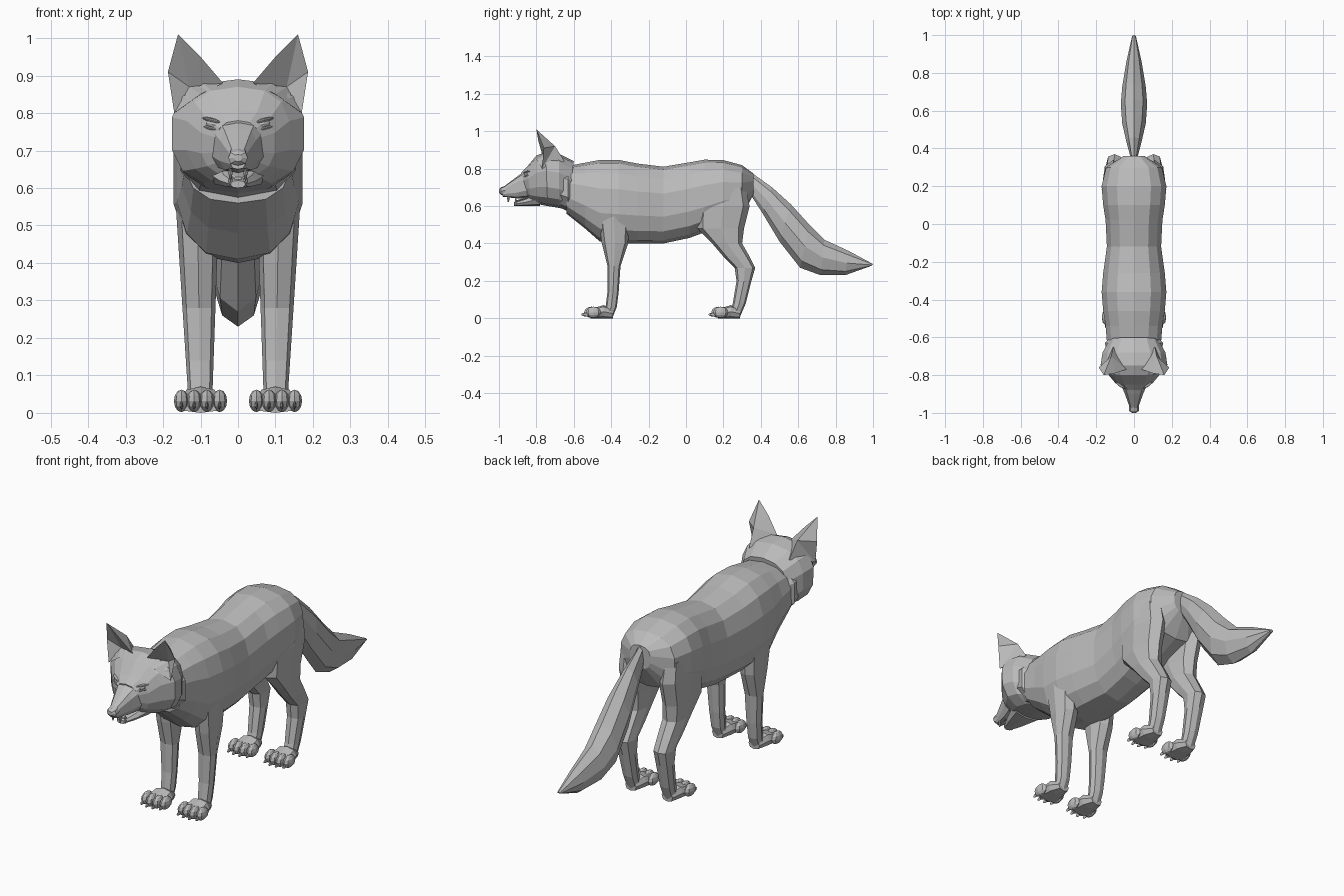
import bpy, bmesh, math
from mathutils import Vector

cube = bpy.data.objects.get("Cube")
if cube:
    bpy.data.objects.remove(cube)

GREY = (.5, .5, .5, 1)
grey = bpy.data.materials.new("fur_grey")
grey.use_nodes = True
grey.diffuse_color = GREY
grey.node_tree.nodes["Principled BSDF"].inputs["Base Color"].default_value = GREY


def finish(name, bm, mirror=False):
    """Turn a bmesh into a flat shaded object, optionally mirrored over x."""
    bmesh.ops.recalc_face_normals(bm, faces=bm.faces)
    mesh = bpy.data.meshes.new(name)
    bm.to_mesh(mesh)
    bm.free()
    mesh.materials.append(grey)
    obj = bpy.data.objects.new(name, mesh)
    bpy.context.collection.objects.link(obj)
    if mirror:
        modifier = obj.modifiers.new("Mirror", 'MIRROR')
        modifier.use_mirror_merge = False


def soften(value, power):
    """Bend a circle coordinate towards a boxier or sharper outline."""
    return math.copysign(abs(value) ** power, value) if abs(value) > 1e-6 else 0


def loft(name, stations, sides=8, power=.8, mirror=False):
    """Skin rings; a station is (y, z, y, z, half width[, centre x])."""
    bm = bmesh.new()
    rings = []
    for y_a, z_a, y_b, z_b, half, *centre in stations:
        start, end = Vector((0, y_a, z_a)), Vector((0, y_b, z_b))
        middle, arm = (start + end) / 2, (start - end) / 2
        middle.x = sum(centre)
        ring = []
        for i in range(sides):
            angle = math.tau * i / sides
            side = Vector((half * soften(math.sin(angle), power), 0, 0))
            ring.append(bm.verts.new(middle + arm * soften(math.cos(angle), power) + side))
        rings.append(ring)
    for ring, following in zip(rings, rings[1:]):
        for i in range(sides):
            bm.faces.new((ring[i - 1], ring[i], following[i], following[i - 1]))
    bm.faces.new(rings[0])
    bm.faces.new(rings[-1])
    finish(name, bm, mirror)


def ball(name, centre, size, slant=0):
    """Mirrored faceted ellipsoid whose outer side leans back and up by slant."""
    bm = bmesh.new()
    bmesh.ops.create_uvsphere(bm, u_segments=8, v_segments=6, radius=1)
    for vert in bm.verts:
        offset = Vector(a * b for a, b in zip(vert.co, size))
        offset += Vector((0, slant, slant / 2)) * offset.x
        vert.co = Vector(centre) + offset
    finish(name, bm, mirror=True)


# Torso: the back and flanks swell at the shoulders and the hips
def torso_ring(y, belly):
    rump = max(0, y - .26) ** 2
    back = .83 + .02 * math.cos(math.tau * (y + .41) / .55)
    flank = .16 + .015 * math.cos(math.tau * (y + .36) / .56)
    return y, back - 4 * rump, y, belly, flank - 10 * rump


belly_line = [(-.64, .56), (-.54, .48), (-.46, .41), (-.36, .4), (-.26, .4), (-.12, .4),
              (.02, .43), (.1, .46), (.2, .51), (.3, .55), (.36, .66)]
loft("torso", [torso_ring(y, belly) for y, belly in belly_line], sides=14)

# Tail: ridged brush, fullest in the middle
tail_edges = [(.32, .8, .32, .7), (.46, .7, .41, .56), (.56, .61, .5, .41), (.66, .5, .61, .27),
              (.74, .42, .72, .23), (.87, .36, .85, .23), (1, .29, .99, .28)]
last = len(tail_edges) - 1
loft("tail", [(*edge, .01 + .06 * math.sin(math.pi * i / last))
              for i, edge in enumerate(tail_edges)], power=1.1)


# Legs: front edge, back edge and height of each level
def leg(name, levels):
    loft(name, [(front, z, back, z, min(.03 + .05 * z, .3 * (.88 - z)), .1 + .015 * z)
                for front, back, z in levels], mirror=True)


leg("front_leg", [(-.45, -.31, .7), (-.47, -.3, .54), (-.45, -.31, .4), (-.42, -.35, .28),
                  (-.42, -.36, .14), (-.43, -.37, .06), (-.45, -.39, .01)])
leg("back_leg", [(.1, .32, .7), (.06, .34, .6), (.06, .31, .48), (.14, .3, .4), (.2, .34, .33),
                 (.26, .37, .27), (.27, .35, .2), (.25, .32, .08), (.23, .29, .01)])


# Paws with four toes and claws
def paw(name, heel):
    loft(name, [(heel - reach, top, heel - reach, 0, half, .1) for reach, top, half in
                [(0, .05, .03), (.05, .07, .05), (.12, .05, .06)]], mirror=True)
    for i in range(4):
        spread = i - 1.5
        x, y = .1 + .034 * spread, heel - .12 + .01 * abs(spread)
        ball(f"{name}_toe_{i + 1}", (x, y, .032), (.02, .04, .03))
        ball(f"{name}_claw_{i + 1}", (x, y - .035, .02), (.004, .02, .01))


paw("front_paw", -.39)
paw("back_paw", .29)

# Head: skull, cheek ruff, muzzle and open lower jaw
loft("skull", [(-.88, .78, -.85, .65, .06), (-.85, .81, -.83, .63, .1),
               (-.8, .87, -.79, .61, .14), (-.75, .89, -.74, .6, .18),
               (-.68, .88, -.68, .59, .17), (-.6, .84, -.63, .58, .13)], sides=14)
loft("ruff", [(-.7, .82, -.69, .6, .15), (-.63, .82, -.63, .57, .16),
              (-.58, .8, -.6, .57, .12)], sides=10)
loft("muzzle", [(-.98, .7, -.98, .65, .02), (-.9, .76, -.9, .64, .05),
                (-.78, .84, -.78, .65, .1)], sides=10, power=.65)
loft("lower_jaw", [(-.92, .62, -.92, .6, .02), (-.86, .64, -.86, .6, .05),
                   (-.78, .68, -.78, .6, .08)])
loft("nose", [(-1, .69, -1, .67, .01), (-.99, .7, -.99, .66, .026),
              (-.96, .71, -.96, .66, .026)])
loft("tongue", [(-.91, .63, -.91, .62, .01), (-.85, .65, -.85, .64, .03)])
ball("upper_fang", (.02, -.95, .64), (.005, .006, .02))
ball("lower_fang", (.02, -.91, .62), (.005, .006, .02))

# Eyes between slanted lids
ball("eye", (.07, -.85, .77), (.018, .014, .011), slant=.5)
for lid, rise in (("upper_lid", .011), ("lower_lid", -.011)):
    ball(lid, (.07, -.85, .77 + rise), (.026, .015, .006), slant=.5)

# Cupped ears: a rim around a hollow, closed by a ridged back
bm = bmesh.new()
points = dict(tip=(.16, -.8, 1.01), inner=(.1, -.79, .95), root=(.04, -.77, .88),
              front=(.1, -.8, .85), base=(.17, -.77, .8), outer=(.187, -.76, .91),
              hollow=(.13, -.73, .87), ridge=(.12, -.7, .92), back=(.11, -.65, .84))
corner = {key: bm.verts.new(place) for key, place in points.items()}
rim = ["tip", "inner", "root", "front", "base", "outer"]
faces = [(a, b, "hollow") for a, b in zip(rim, rim[1:] + rim[:1])]
faces += [("tip", "ridge", "inner"), ("inner", "ridge", "root"), ("ridge", "back", "root"),
          ("tip", "outer", "ridge"), ("outer", "base", "ridge"), ("base", "back", "ridge"),
          ("root", "back", "front"), ("front", "back", "base")]
for face in faces:
    bm.faces.new([corner[key] for key in face])
finish("ear", bm, mirror=True)
